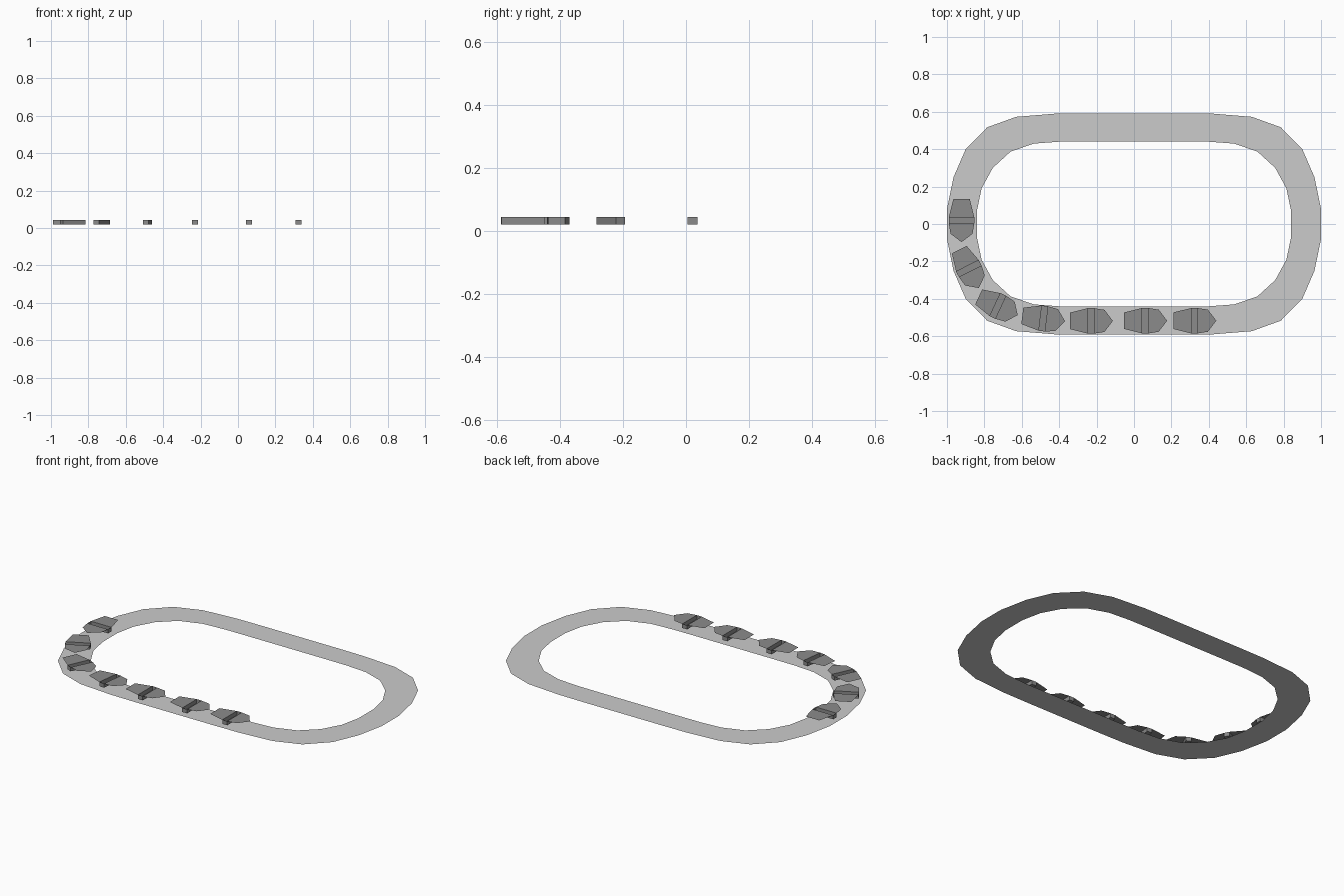
import bpy
from math import radians

if "Cube" in bpy.data.objects:
    bpy.data.objects.remove(bpy.data.objects["Cube"])


def make_material(name, grey):
    mat = bpy.data.materials.new(name)
    mat.diffuse_color = (grey, grey, grey, 1)
    mat.use_nodes = True
    mat.node_tree.nodes["Principled BSDF"].inputs["Base Color"].default_value = mat.diffuse_color
    return mat


def make_mesh(name, verts, faces, mat):
    mesh = bpy.data.meshes.new(name)
    mesh.from_pydata(verts, [], faces)
    mesh.materials.append(mat)
    mesh.update()
    obj = bpy.data.objects.new(name, mesh)
    bpy.context.collection.objects.link(obj)
    return obj, mesh


def full_loop(quarter):
    # Mirror one quarter outline into a closed counter-clockwise loop
    right = [(x, -y) for x, y in reversed(quarter)] + quarter
    return right + [(-x, -y) for x, y in right]


track_grey = make_material("track_grey", .56)
carriage_grey = make_material("carriage_grey", .26)

# Flat track: outer and inner outlines of one quarter
outer = full_loop([(1.0, .08), (.965, .25), (.9, .4), (.785, .517),
                   (.63, .573), (.42, .59), (.26, .592)])
inner = full_loop([(.84, .07), (.815, .19), (.755, .30), (.66, .387),
                   (.535, .43), (.40, .44), (.26, .441)])
n = len(outer)
make_mesh("track",
          [(x, y, 0) for x, y in outer + inner],
          [(i, (i + 1) % n, n + (i + 1) % n, n + i) for i in range(n)],
          track_grey)

# Carriage: flat tail and nose panels joined by a sunken cross channel
TOP, LOW, G, W = .044, .02, .016, .068
verts = [(-.113, .044, TOP), (-.113, -.044, TOP),
         (-G, -W, TOP), (-G, W, TOP), (G, -W, TOP), (G, W, TOP),
         (-G, -W, LOW), (-G, W, LOW), (G, -W, LOW), (G, W, LOW),
         (.072, -.059, TOP), (.117, 0, TOP), (.072, .059, TOP)]
faces = [(0, 1, 2, 3),                # tail panel
         (4, 10, 11, 12, 5),          # nose panel
         (6, 8, 9, 7),                # channel floor
         (2, 6, 7, 3), (8, 4, 5, 9),  # channel walls
         (2, 4, 8, 6), (3, 7, 9, 5)]  # channel ends
first, carriage_mesh = make_mesh("carriage_1", verts, faces, carriage_grey)

# Carriages along the track: x, y, heading
places = [(.323, -.517, 0), (.06, -.517, 0), (-.23, -.518, 0),
          (-.485, -.505, -7), (-.728, -.438, -25),
          (-.883, -.238, -63), (-.922, .02, -90)]
for i, (x, y, heading) in enumerate(places):
    obj = first
    if i:
        obj = bpy.data.objects.new(f"carriage_{i + 1}", carriage_mesh)
        bpy.context.collection.objects.link(obj)
    obj.location = (x, y, 0)
    obj.rotation_euler.z = radians(heading)
